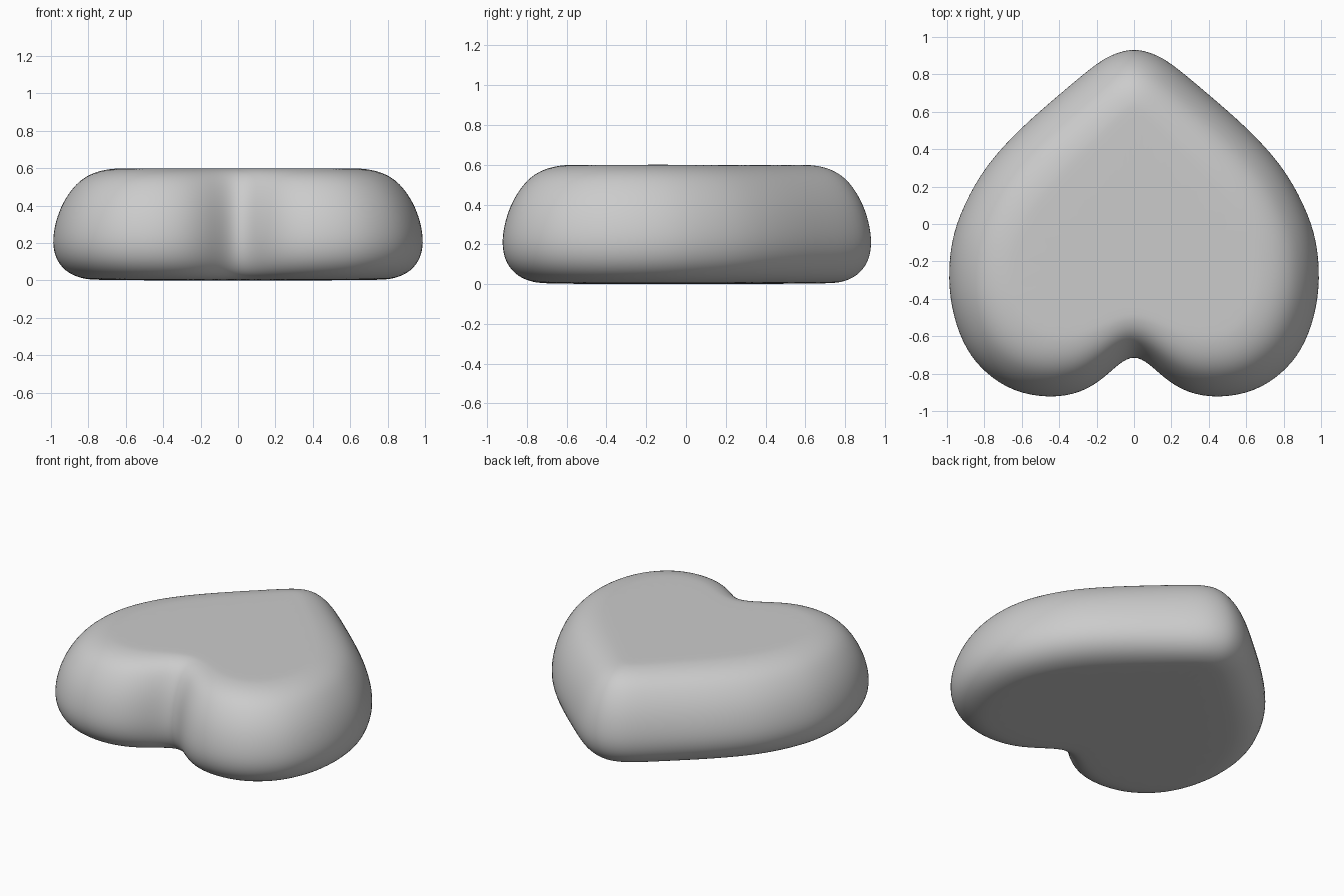
import bpy, bmesh

if "Cube" in bpy.data.objects:
    bpy.data.objects.remove(bpy.data.objects["Cube"])

# Right half of the heart: outer outline (widest level) and inner outline (edge of flat top)
OUTER = [(0, .945), (.1, .922), (.2, .87), (.4, .70), (.6, .53), (.8, .32), (.92, .1),
         (.985, -.08), (1.003, -.3), (.975, -.5), (.905, -.68), (.8, -.805), (.65, -.905),
         (.45, -.94), (.28, -.91), (.16, -.83), (.08, -.75), (0, -.705)]
INNER = [(0, .62), (.04, .60), (.08, .56), (.2, .44), (.36, .28), (.52, .10), (.60, -.04),
         (.64, -.16), (.65, -.30), (.63, -.40), (.59, -.48), (.54, -.54), (.47, -.585),
         (.38, -.60), (.28, -.585), (.18, -.54), (.09, -.50), (0, -.48)]

# Edge profile from bottom to top: (height, inset from the outer outline)
PROFILE = [(0, .25), (.008, .17), (.035, .09), (.10, .025), (.2, 0), (.32, .02), (.42, .06),
           (.5, .115), (.55, .17), (.583, .24), (.598, .32), (.6, .38)]


def mirrored(half):
    """Close a half outline across x = 0."""
    return half + [(-x, y) for x, y in reversed(half[1:-1])]


outer, inner = mirrored(OUTER), mirrored(INNER)
n = len(outer)
bm = bmesh.new()

# Stack of heart-shaped rings
rings = []
for z, inset in PROFILE:
    t = inset / .35
    rings.append([bm.verts.new((a[0] + (b[0] - a[0]) * t, a[1] + (b[1] - a[1]) * t, z))
                  for a, b in zip(outer, inner)])

# Rounded side wall and flat caps
for lo, hi in zip(rings, rings[1:]):
    for i in range(n):
        j = (i + 1) % n
        bm.faces.new((lo[i], lo[j], hi[j], hi[i]))
bm.faces.new(rings[0])
bm.faces.new(rings[-1])
bmesh.ops.recalc_face_normals(bm, faces=bm.faces[:])
for f in bm.faces:
    f.smooth = True

mesh = bpy.data.meshes.new("heart_body")
bm.to_mesh(mesh)
bm.free()
heart = bpy.data.objects.new("heart_body", mesh)
bpy.context.collection.objects.link(heart)

# Soft smoothing
sub = heart.modifiers.new("smooth", 'SUBSURF')
sub.levels = sub.render_levels = 2
